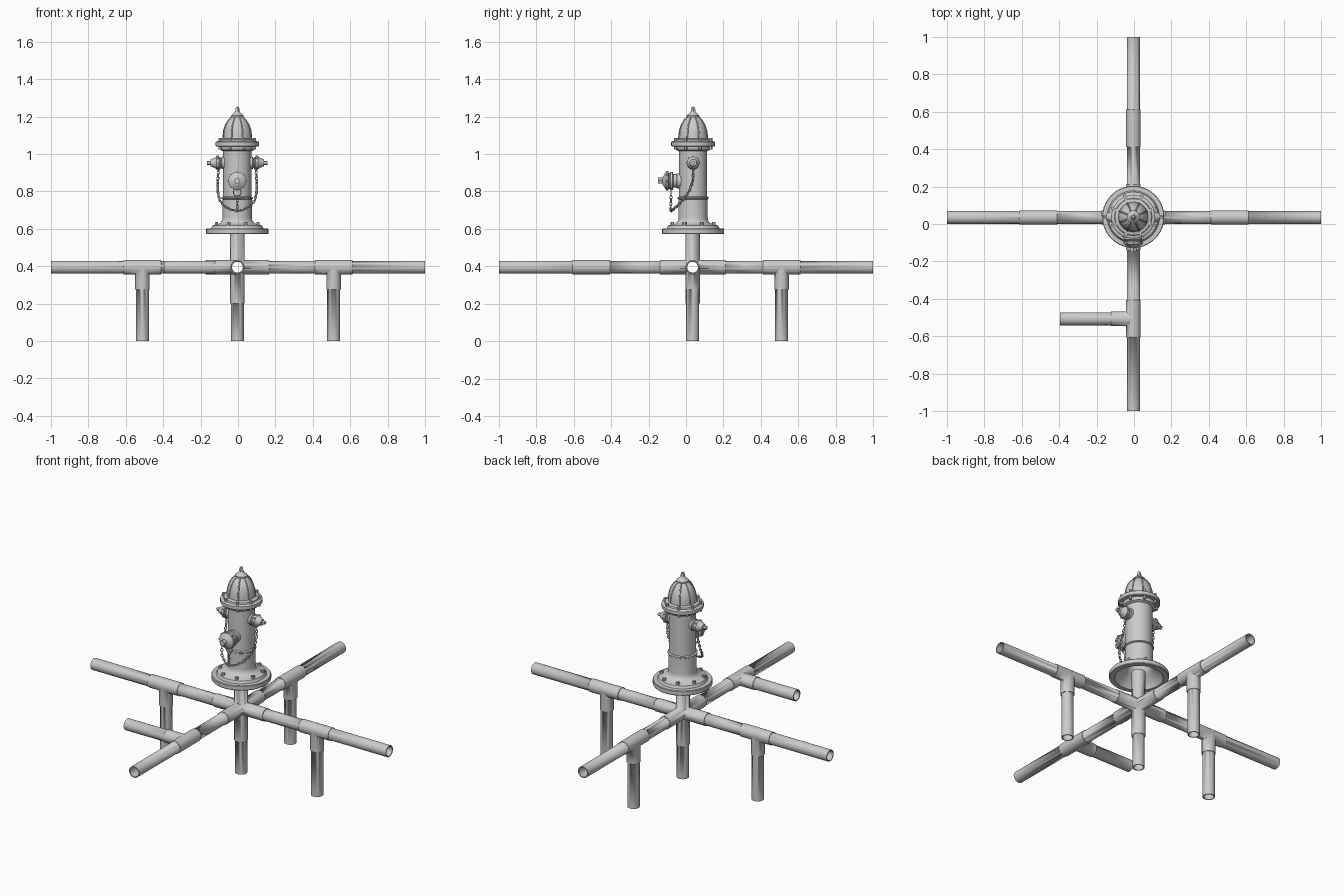
import bpy, bmesh, math
from mathutils import Vector, Matrix

if "Cube" in bpy.data.objects:
    bpy.data.objects.remove(bpy.data.objects["Cube"])

CX, CY = -0.004, 0.038          # hydrant axis
PZ = 0.395                      # pipe height
X, Y, Z = Vector((1, 0, 0)), Vector((0, 1, 0)), Vector((0, 0, 1))


def smooth(ob, angle=35):
    bpy.ops.object.select_all(action='DESELECT')
    ob.select_set(True)
    bpy.context.view_layer.objects.active = ob
    bpy.ops.object.shade_smooth_by_angle(angle=math.radians(angle))
    return ob


def add(name, bm):
    me = bpy.data.meshes.new(name)
    bm.to_mesh(me)
    bm.free()
    ob = bpy.data.objects.new(name, me)
    bpy.context.collection.objects.link(ob)
    return ob


def lathe(name, prof, axis=Z, origin=(CX, CY, 0), n=40, angle=35):
    """Revolve (radius, distance) pairs about an axis."""
    bm = bmesh.new()
    vs = [bm.verts.new((r, 0, h)) for r, h in prof]
    es = [bm.edges.new(p) for p in zip(vs, vs[1:])]
    bmesh.ops.spin(bm, geom=vs + es, axis=Z, cent=(0, 0, 0), steps=n, angle=math.tau)
    bmesh.ops.remove_doubles(bm, verts=bm.verts, dist=1e-5)
    bmesh.ops.recalc_face_normals(bm, faces=bm.faces)
    bm.transform(Matrix.Translation(origin) @ Z.rotation_difference(axis).to_matrix().to_4x4())
    return smooth(add(name, bm), angle)


def rod(bm, a, b, r, n=32):
    a, b = Vector(a), Vector(b)
    m = Matrix.Translation((a + b) / 2) @ Z.rotation_difference(b - a).to_matrix().to_4x4()
    bmesh.ops.create_cone(bm, cap_ends=True, segments=n, radius1=r, radius2=r,
                          depth=(b - a).length, matrix=m)


# pipe network: outer walls, sleeves and bores
R, S, B = 0.0345, 0.0385, 0.0285
px, py = -0.003, 0.035
hub = Vector((px, py, PZ))
pipes = [((-1, py, PZ), (1, py, PZ)), ((px, -1, PZ), (px, 1, PZ)),
         ((px, py, 0), (px, py, 0.6))]
tees = [(Vector((-0.511, py, PZ)), X, -Z, PZ), (Vector((0.511, py, PZ)), X, -Z, PZ),
        (Vector((px, 0.511, PZ)), Y, -Z, PZ), (Vector((px, -0.507, PZ)), Y, -X, 0.392)]
sleeves = [(hub - X * 0.17, hub + X * 0.17), (hub - Y * 0.175, hub + Y * 0.175),
           (hub - Z * 0.195, hub + Z * 0.215)]
for c, run, out, length in tees:
    pipes.append((c, c + out * length))
    sleeves += [(c - run * 0.1, c + run * 0.1), (c, c + out * 0.12)]

outer, bores = bmesh.new(), bmesh.new()
for a, b in pipes:
    rod(outer, a, b, R)
for a, b in sleeves:
    rod(outer, a, b, S)
for i, (a, b) in enumerate(pipes):
    a, b = Vector(a), Vector(b)
    d = (b - a).normalized() * 0.02
    rod(bores, a - d if i < 3 else a, b - d * 2 if i == 2 else b + d, B)
network = add("pipe_network", outer)
cutter = add("pipe_bores", bores)
cutter.hide_render = True
cutter.hide_set(True)
mod = network.modifiers.new("bore", 'BOOLEAN')
mod.object, mod.operation, mod.solver, mod.use_self = cutter, 'DIFFERENCE', 'EXACT', True
smooth(network)

# barrel with hollow base flange
lathe("barrel", [(0.066, 1.0), (0.066, 0.65), (0.08, 0.63), (0.12, 0.602), (0.135, 0.572),
                 (0.163, 0.572), (0.166, 0.576), (0.166, 0.598), (0.163, 0.602), (0.14, 0.603),
                 (0.133, 0.618), (0.115, 0.623), (0.092, 0.63), (0.08, 0.645), (0.078, 0.66),
                 (0.078, 0.758), (0.083, 0.761), (0.083, 0.768), (0.075, 0.772),
                 (0.075, 1.015), (0.09, 1.022), (0.094, 1.03), (0.094, 1.04)])
# top flange, bonnet and operating nut
lathe("bonnet_flange", [(0.07, 1.04), (0.112, 1.04), (0.117, 1.044), (0.117, 1.064),
                        (0.112, 1.068), (0.1, 1.069), (0.097, 1.078), (0.08, 1.083)])
dome = [(0.08, 1.08), (0.079, 1.1), (0.075, 1.128), (0.065, 1.158), (0.05, 1.182), (0.032, 1.197)]
lathe("bonnet", dome + [(0.034, 1.198), (0.034, 1.206), (0.026, 1.212), (0.016, 1.222),
                        (0.011, 1.23), (0.0, 1.23)])
lathe("operating_nut", [(0.0, 1.228), (0.013, 1.228), (0.013, 1.236), (0.008, 1.252),
                        (0.0, 1.253)], n=5, angle=20)

# raised bonnet ribs
cu = bpy.data.curves.new("bonnet_ribs", 'CURVE')
cu.dimensions, cu.bevel_depth, cu.bevel_resolution = '3D', 0.004, 1
for k in range(8):
    t = math.tau * (k + 0.5) / 8
    sp = cu.splines.new('POLY')
    sp.points.add(len(dome) - 1)
    for p, (r, h) in zip(sp.points, dome):
        p.co = (CX + r * math.cos(t), CY + r * math.sin(t), h, 1)
bpy.context.collection.objects.link(bpy.data.objects.new("bonnet_ribs", cu))


# rings of hex bolts
def bolt_ring(name, radius, z0, z1, size, count=8):
    bm = bmesh.new()
    for k in range(count):
        t = math.tau * (k + 0.5) / count
        x, y = CX + radius * math.cos(t), CY + radius * math.sin(t)
        rod(bm, (x, y, z0), (x, y, z1), size, 6)
    add(name, bm)


bolt_ring("base_bolts", 0.12, 0.61, 0.636, 0.01)
bolt_ring("flange_bolts_top", 0.101, 1.064, 1.086, 0.009)
bolt_ring("flange_bolts_bottom", 0.101, 1.024, 1.042, 0.009)

# hose outlets
side = [(0.034, 0.06), (0.034, 0.082), (0.026, 0.086), (0.026, 0.095), (0.034, 0.097),
        (0.034, 0.112), (0.029, 0.118), (0.022, 0.133), (0.018, 0.143), (0.012, 0.144)]
front = [(0.04, 0.05), (0.04, 0.086), (0.036, 0.09), (0.036, 0.106), (0.048, 0.109),
         (0.048, 0.122), (0.043, 0.125), (0.043, 0.13), (0.048, 0.133), (0.048, 0.145),
         (0.042, 0.15), (0.03, 0.156), (0.022, 0.162), (0.016, 0.163)]
for name, prof, axis, z, tip, size in (
        ("left_outlet", side, -X, 0.953, 0.162, 0.011),
        ("right_outlet", side, X, 0.953, 0.162, 0.011),
        ("front_outlet", front, -Y, 0.856, 0.187, 0.018)):
    lathe(name, prof + [(0, prof[-1][1])], axis, (CX, CY, z), 32)
    bm = bmesh.new()
    o = Vector((CX, CY, z))
    rod(bm, o + axis * 0.13, o + axis * tip, size, 5)
    add(name + "_nut", bm)
    # lugs around each cap
    bm = bmesh.new()
    u = axis.cross(Z)
    mid, rad = (0.105, 0.033) if axis != -Y else (0.139, 0.047)
    for k in range(8):
        t = math.tau * k / 8
        c = o + (u * math.cos(t) + Z * math.sin(t)) * rad
        rod(bm, c + axis * (mid - 0.007), c + axis * (mid + 0.007), 0.005, 8)
    add(name + "_cap_lugs", bm)

# chain rings around the cap necks
for name, loc, rot, rad in (("left_chain_ring", (-0.091, 0, 0.95), (0, math.pi / 2, 0), 0.03),
                            ("right_chain_ring", (0.091, 0, 0.95), (0, math.pi / 2, 0), 0.03),
                            ("front_chain_ring", (0, -0.118, 0.796), (math.pi / 2, 0, 0), 0.021)):
    bpy.ops.mesh.primitive_torus_add(location=Vector(loc) + Vector((CX, CY, 0)), rotation=rot,
                                     major_radius=rad, minor_radius=0.003,
                                     major_segments=24, minor_segments=6)
    bpy.context.object.name = name
    smooth(bpy.context.object)

# chains from the side caps meeting under the front cap
bpy.ops.mesh.primitive_torus_add(major_radius=0.008, minor_radius=0.0023,
                                 major_segments=12, minor_segments=6)
proto = smooth(bpy.context.object)
link_mesh = proto.data
link_mesh.transform(Matrix.Diagonal((1.35, 0.85, 1, 1)))
bpy.data.objects.remove(proto)


def chain(name, pts, step=0.016):
    pts = [Vector(p) + Vector((CX, CY, 0)) for p in pts]
    want, run, k = step / 2, 0.0, 0
    for a, b in zip(pts, pts[1:]):
        d = b - a
        while want <= run + d.length:
            ob = bpy.data.objects.new(f"{name}_link", link_mesh)
            ob.matrix_world = (Matrix.Translation(a + d.normalized() * (want - run))
                               @ X.rotation_difference(d).to_matrix().to_4x4()
                               @ Matrix.Rotation(math.pi / 2 * (k % 2) + 0.4, 4, 'X'))
            bpy.context.collection.objects.link(ob)
            want += step
            k += 1
        run += d.length


for name, s in (("left_chain", -1), ("right_chain", 1)):
    chain(name, [(s * 0.1, 0, 0.925), (s * 0.104, 0, 0.86), (s * 0.104, -0.022, 0.8),
                 (s * 0.095, -0.055, 0.755), (s * 0.07, -0.085, 0.722),
                 (s * 0.035, -0.108, 0.703), (0, -0.12, 0.695)])
chain("front_chain", [(0, -0.118, 0.775), (0, -0.12, 0.695)])
